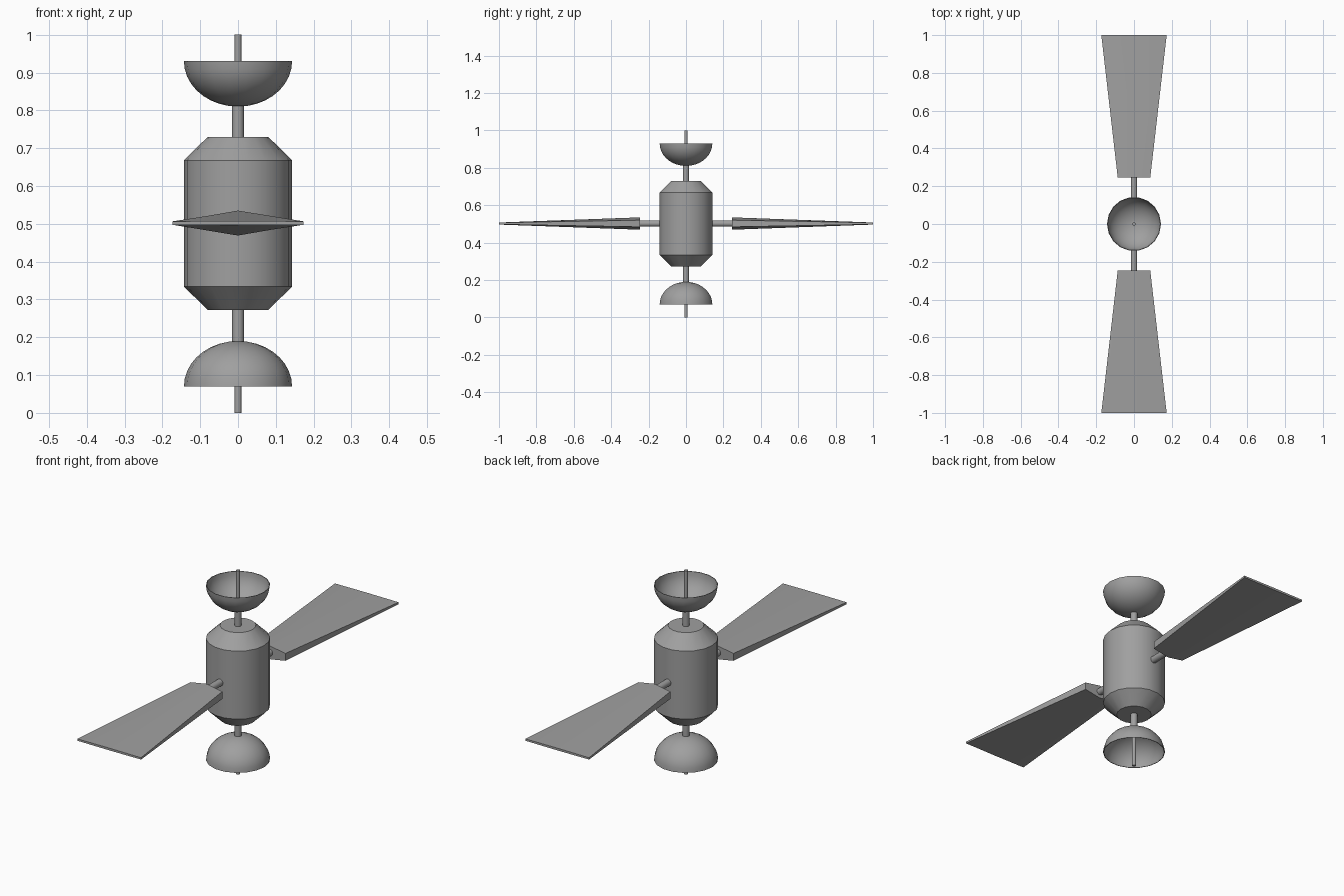
import bpy, bmesh, math
from mathutils import Matrix

if "Cube" in bpy.data.objects:
    bpy.data.objects.remove(bpy.data.objects["Cube"])

SIDES = 18
grey = bpy.data.materials.new("plain grey")
grey.diffuse_color = (0.35, 0.35, 0.35, 1)
grey.use_nodes = True
grey.node_tree.nodes["Principled BSDF"].inputs["Base Color"].default_value = grey.diffuse_color


def finish(name, bm, smooth=True):
    bmesh.ops.remove_doubles(bm, verts=bm.verts, dist=1e-5)
    bmesh.ops.recalc_face_normals(bm, faces=bm.faces)
    mesh = bpy.data.meshes.new(name)
    bm.to_mesh(mesh)
    bm.free()
    mesh.materials.append(grey)
    ob = bpy.data.objects.new(name, mesh)
    bpy.context.collection.objects.link(ob)
    if smooth:
        bpy.ops.object.select_all(action='DESELECT')
        ob.select_set(True)
        bpy.context.view_layer.objects.active = ob
        bpy.ops.object.shade_smooth_by_angle(angle=math.radians(30))
    return ob


def lathe(name, profile, matrix=Matrix()):
    """Spin a (radius, height) profile that begins and ends on the axis."""
    bm = bmesh.new()
    vs = [bm.verts.new((r, 0, h)) for r, h in profile]
    es = [bm.edges.new(p) for p in zip(vs, vs[1:])]
    bmesh.ops.spin(bm, geom=vs + es, cent=(0, 0, 0), axis=(0, 0, 1),
                   angle=math.tau, steps=SIDES, use_duplicate=False)
    bmesh.ops.remove_doubles(bm, verts=bm.verts, dist=1e-5)
    bm.transform(matrix)
    return finish(name, bm)


def rod(name, radius, a, b, matrix=Matrix()):
    return lathe(name, [(0, a), (radius, a), (radius, b), (0, b)], matrix)


# Central drum with bevelled ends
lathe("body", [(0, 0.272), (0.08, 0.272), (0.143, 0.334), (0.143, 0.668),
               (0.08, 0.73), (0, 0.73)])

# Dish: thin bowl, outer curve up to the rim, inner curve back down
STEPS = 9
arc = [math.pi / 2 * i / STEPS for i in range(STEPS + 1)]
outer = [(0.143 * math.sin(t), 0.93 - 0.12 * math.cos(t)) for t in arc]
inner = [(0.140 * math.sin(t), 0.93 - 0.117 * math.cos(t)) for t in reversed(arc)]

flip = Matrix.Translation((0, 0, 1)) @ Matrix.Rotation(math.pi, 4, 'X')
for end, m in (("upper", Matrix()), ("lower", flip)):
    lathe(end + "_dish", outer + inner, m)
    rod(end + "_neck", 0.016, 0.725, 0.816, m)
    rod(end + "_antenna", 0.009, 0.81, 1.0, m)

# Wings: thick ridged root tapering to a thin wide tip, on short round arms
for side, s in (("front", -1), ("back", 1)):
    turn = Matrix.Translation((0, 0, 0.502)) @ Matrix.Rotation(-s * math.pi / 2, 4, 'X')
    rod(side + "_arm", 0.017, 0.12, 0.26, turn)
    bm = bmesh.new()
    rings = []
    for y, w, mid, edge in ((0.245, 0.086, 0.033, 0.018), (1.0, 0.173, 0.0055, 0.0045)):
        section = [(-w, edge), (0, mid), (w, edge), (w, -edge), (0, -mid), (-w, -edge)]
        rings.append([bm.verts.new((x, s * y, 0.502 + z)) for x, z in section])
    for i in range(6):
        j = (i + 1) % 6
        bm.faces.new((rings[0][i], rings[0][j], rings[1][j], rings[1][i]))
    for ring in rings:
        bm.faces.new(ring)
    finish(side + "_wing", bm)
